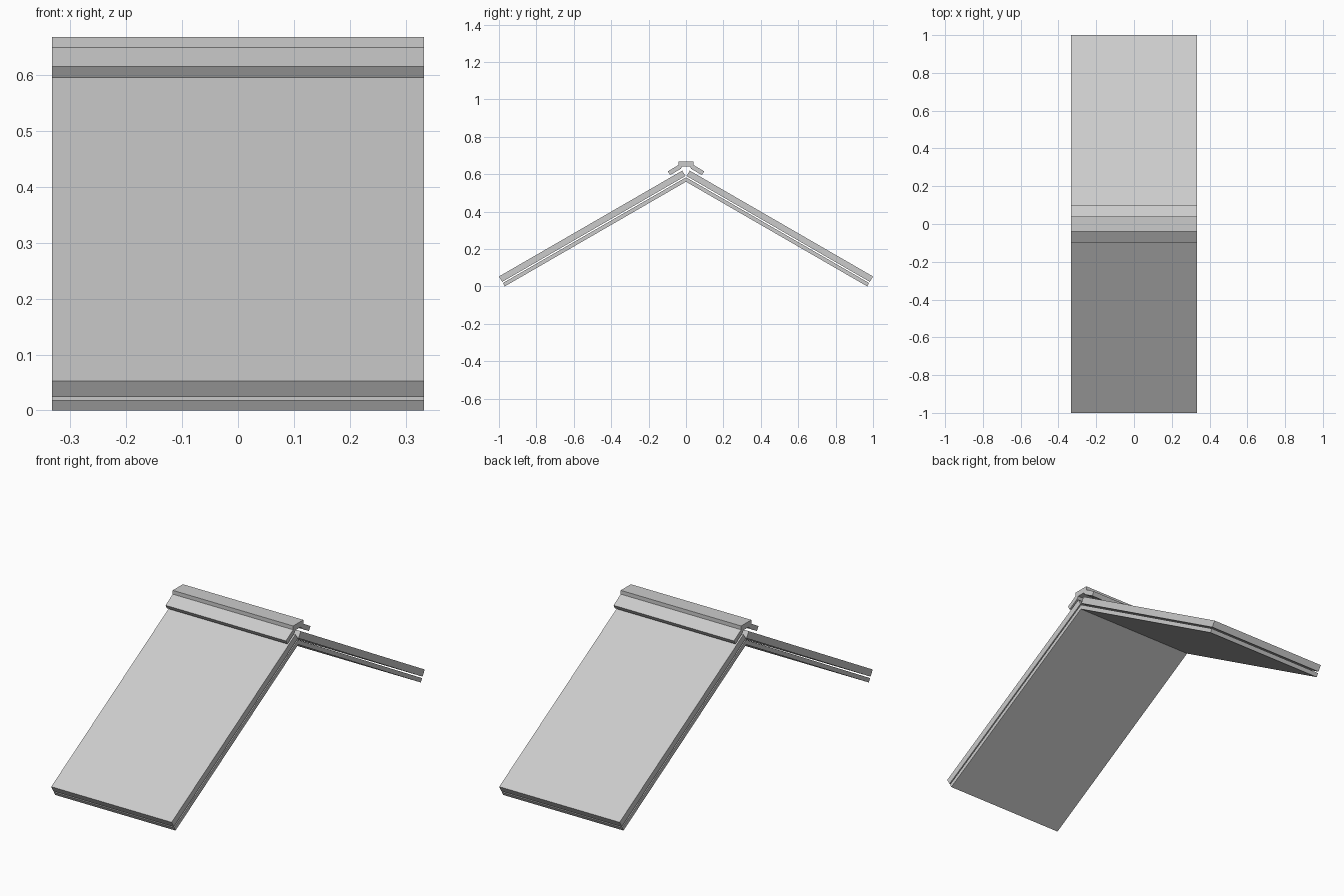
import bpy

if "Cube" in bpy.data.objects:
    bpy.data.objects.remove(bpy.data.objects["Cube"])

HALF_WIDTH = 0.333

grey = bpy.data.materials.new("light grey")
grey.diffuse_color = (0.6, 0.6, 0.6, 1)
grey.use_nodes = True
grey.node_tree.nodes["Principled BSDF"].inputs["Base Color"].default_value = grey.diffuse_color


def extrude_profile(name, profile):
    """Extrude a closed (y, z) outline along x."""
    n = len(profile)
    verts = [(x, y, z) for x in (-HALF_WIDTH, HALF_WIDTH) for y, z in profile]
    faces = [tuple(reversed(range(n))), tuple(range(n, 2 * n))]
    faces += [(i, (i + 1) % n, n + (i + 1) % n, n + i) for i in range(n)]
    # keep outward normals whichever way the outline runs
    area = sum(profile[i][0] * profile[(i + 1) % n][1]
               - profile[(i + 1) % n][0] * profile[i][1] for i in range(n))
    if area < 0:
        faces = [f[::-1] for f in faces]
    mesh = bpy.data.meshes.new(name)
    mesh.from_pydata(verts, [], faces)
    mesh.materials.append(grey)
    obj = bpy.data.objects.new(name, mesh)
    bpy.context.collection.objects.link(obj)
    return obj


# thick outer panel with square ends, thin inner panel mitred at the ridge
outer = [(-1.0, 0.053), (-0.983, 0.024), (-0.003, 0.590), (-0.020, 0.619)]
inner = [(-0.979, 0.018), (-0.969, 0.0), (0.0, 0.5595), (0.0, 0.583)]

for side, sign in (("front", 1), ("back", -1)):
    for part, outline in (("outer_panel", outer), ("inner_panel", inner)):
        extrude_profile(f"{side}_{part}", [(y * sign, z) for y, z in outline])

# ridge cap: raised flat block with a sloping flange on each side
half_cap = [(-0.021, 0.640), (-0.028, 0.628), (-0.085, 0.595),
            (-0.097, 0.615), (-0.040, 0.649), (-0.040, 0.668)]
extrude_profile("ridge_cap", half_cap + [(-y, z) for y, z in reversed(half_cap)])
